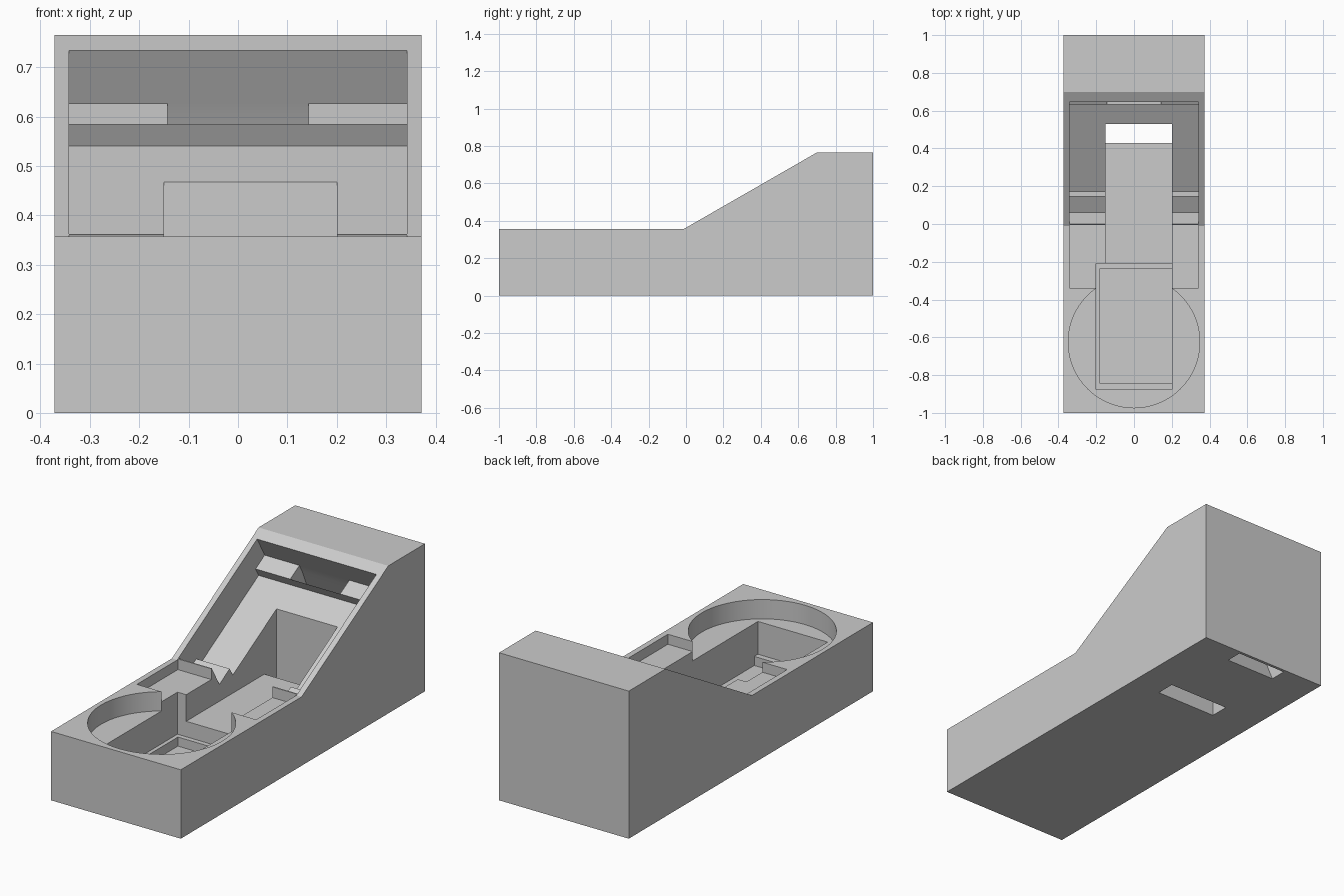
import bpy
import math

if "Cube" in bpy.data.objects:
    bpy.data.objects.remove(bpy.data.objects["Cube"], do_unlink=True)

grey = bpy.data.materials.new("plain_grey")
grey.use_nodes = True
COLOUR = (0.6, 0.6, 0.6, 1)
grey.diffuse_color = COLOUR
grey.node_tree.nodes["Principled BSDF"].inputs["Base Color"].default_value = COLOUR


def prism(name, profile, x0, x1):
    """Extrude a (y, z) side profile from x0 to x1."""
    n = len(profile)
    verts = [(x, y, z) for x in (x0, x1) for y, z in profile]
    faces = [tuple(range(n))[::-1], tuple(range(n, 2 * n))]
    faces += [(i, (i + 1) % n, n + (i + 1) % n, n + i) for i in range(n)]
    mesh = bpy.data.meshes.new(name)
    mesh.from_pydata(verts, [], faces)
    ob = bpy.data.objects.new(name, mesh)
    bpy.context.collection.objects.link(ob)
    bpy.context.view_layer.objects.active = ob
    bpy.ops.object.select_all(action="DESELECT")
    ob.select_set(True)
    bpy.ops.object.mode_set(mode="EDIT")
    bpy.ops.mesh.select_all(action="SELECT")
    bpy.ops.mesh.normals_make_consistent(inside=False)
    bpy.ops.object.mode_set(mode="OBJECT")
    return ob


def box(name, x0, x1, y0, y1, z0, z1):
    return prism(name, [(y0, z0), (y1, z0), (y1, z1), (y0, z1)], x0, x1)


# Housing: low front deck, sloped face, raised back
body = prism("housing", [(-1, 0), (1, 0), (1, .765), (.70, .765),
                         (-.01, .357), (-1, .357)], -.372, .372)
body.data.materials.append(grey)

# Sloped tray with a support step at each end; points follow the slope frame
SLOPE = math.radians(30)


def on_slope(along, depth):
    c, s = math.cos(SLOPE), math.sin(SLOPE)
    return (along * c + depth * s, .361 + along * s - depth * c)


LENGTH, STEP, LEDGE, FLOOR = .745, .098, .123, .173
tray = prism("tray_cutter", [on_slope(a, d) for a, d in (
    (0, -.1), (0, LEDGE), (STEP, LEDGE), (STEP, FLOOR),
    (LENGTH - STEP + .012, FLOOR), (LENGTH - STEP + .012, LEDGE),
    (LENGTH, LEDGE), (LENGTH, -.1))], -.342, .342)

# Cable channel from the top of the tray to the underside
top = LENGTH - STEP + .012
channel = prism("channel_cutter", [
    on_slope(top, LEDGE - .03), on_slope(top, FLOOR), (.898, 0), (.898, -.05),
    (.985, -.05), (.985, 0), on_slope(LENGTH, FLOOR),
    on_slope(LENGTH, LEDGE - .03)], -.143, .143)

# Deck pockets, central well and underside slot
bpy.ops.mesh.primitive_cylinder_add(vertices=96, radius=.348, depth=.3,
                                    location=(0, -.625, .407))
dish = bpy.context.object
dish.name = "round_dish_cutter"
cutters = [
    tray, channel, dish,
    box("shallow_pocket_cutter", -.342, .342, -.34, -.004, .305, .5),
    box("deep_pocket_cutter", -.2, .2, -.875, -.21, .087, .5),
    box("inner_pocket_cutter", -.18, .2, -.845, -.235, .04, .3),
    box("well_cutter", -.15, .2, -.3, .53, .167, .8),
    box("slot_cutter", -.15, .2, .43, .53, -.1, .3),
]

bpy.ops.object.select_all(action="DESELECT")
body.select_set(True)
bpy.context.view_layer.objects.active = body
for cutter in cutters:
    mod = body.modifiers.new(cutter.name, "BOOLEAN")
    mod.operation = "DIFFERENCE"
    mod.solver = "EXACT"
    mod.object = cutter
    bpy.ops.object.modifier_apply(modifier=mod.name)
    bpy.data.objects.remove(cutter, do_unlink=True)

for face in body.data.polygons:
    face.material_index = 0
bpy.ops.object.shade_smooth_by_angle(angle=math.radians(20))
